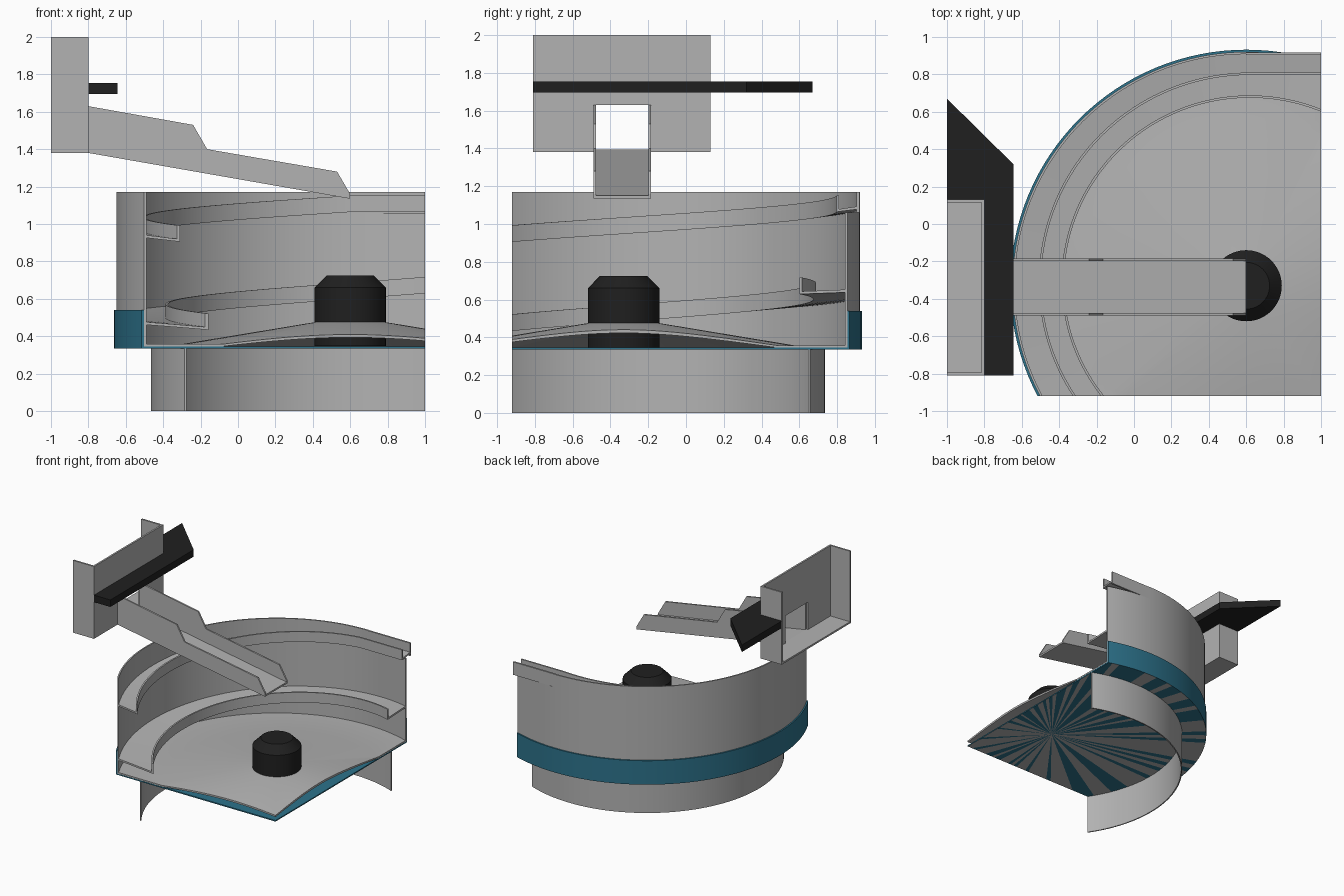
import bpy, bmesh, math, random
from mathutils import Vector

if "Cube" in bpy.data.objects:
    bpy.data.objects.remove(bpy.data.objects["Cube"])

random.seed(4)
CX, CY = 0.6, -0.33          # bowl axis
X_CUT, Y_CUT = 1.0, -0.92    # the bowl is cut away beyond these planes


def material(name, col):
    m = bpy.data.materials.new(name)
    m.diffuse_color = (*col, 1)
    m.use_nodes = True
    m.node_tree.nodes["Principled BSDF"].inputs["Base Color"].default_value = m.diffuse_color
    return m


GREY = material("steel grey", (0.45, 0.45, 0.45))
BLUE = material("teal blue", (0.026, 0.17, 0.26))
BLACK = material("black", (0.014, 0.014, 0.014))


def finish(name, bm, mat, smooth=True):
    bmesh.ops.recalc_face_normals(bm, faces=bm.faces)
    me = bpy.data.meshes.new(name)
    bm.to_mesh(me)
    bm.free()
    me.materials.append(mat)
    if smooth:
        me.polygons.foreach_set("use_smooth", [True] * len(me.polygons))
        me.set_sharp_from_angle(angle=math.radians(30))
    ob = bpy.data.objects.new(name, me)
    bpy.context.collection.objects.link(ob)
    return ob


def clip(bm):
    for co, no in (((X_CUT, 0, 0), (1, 0, 0)), ((0, Y_CUT, 0), (0, -1, 0))):
        geom = bm.verts[:] + bm.edges[:] + bm.faces[:]
        cut = bmesh.ops.bisect_plane(bm, geom=geom, dist=1e-6, plane_co=co,
                                     plane_no=no, clear_outer=True)["geom_cut"]
        edges = [e for e in cut if isinstance(e, bmesh.types.BMEdge)]
        if edges:
            bmesh.ops.triangle_fill(bm, edges=edges, use_beauty=True)


def polar(r, a, z):
    return Vector((CX + r * math.cos(a), CY + r * math.sin(a), z))


def loft(name, sections, mat, loop=False, cut=True):
    """Skin closed cross-sections into a solid, then cut it open."""
    bm = bmesh.new()
    rings = [[bm.verts.new(p) for p in s] for s in sections]
    n = len(rings[0])
    for i in range(len(rings) if loop else len(rings) - 1):
        a, b = rings[i], rings[(i + 1) % len(rings)]
        for j in range(n):
            bm.faces.new((a[j], a[(j + 1) % n], b[(j + 1) % n], b[j]))
    if not loop:
        bm.faces.new(rings[0])
        bm.faces.new(rings[-1])
    bmesh.ops.remove_doubles(bm, verts=bm.verts, dist=1e-5)
    bmesh.ops.dissolve_degenerate(bm, edges=bm.edges, dist=1e-6)
    if cut:
        clip(bm)
    return finish(name, bm, mat)


def revolve(name, profile, mat, a0=0, a1=360, steps=128, cut=True):
    loop = a1 - a0 == 360
    count = steps if loop else steps + 1
    secs = [[polar(r, math.radians(a0 + (a1 - a0) * i / steps), z) for r, z in profile]
            for i in range(count)]
    return loft(name, secs, mat, loop, cut)


def tube(r, t, z0, z1):
    return [(r - t, z0), (r, z0), (r, z1), (r - t, z1)]


def prism(name, lo, hi, mat):
    """Join two matching outlines into a solid."""
    bm = bmesh.new()
    a, b = ([bm.verts.new(p) for p in s] for s in (lo, hi))
    bm.faces.new(a)
    bm.faces.new(b)
    for i in range(len(a)):
        j = (i + 1) % len(a)
        bm.faces.new((a[i], a[j], b[j], b[i]))
    return finish(name, bm, mat, False)


def plate_xz(name, pts, y0, y1, mat=GREY):
    return prism(name, [(x, y0, z) for x, z in pts], [(x, y1, z) for x, z in pts], mat)


def box(name, x, y, z, mat=GREY):
    return plate_xz(name, [(x[0], z[0]), (x[1], z[0]), (x[1], z[1]), (x[0], z[1])], *y, mat)


# base skirt and bowl wall (lower where the track leaves the bowl)
revolve("base_skirt", tube(1.065, 0.01, 0, 0.335), GREY, 40, 240)
revolve("bowl_wall", tube(1.25, 0.012, 0.345, 1.17), GREY, 90, 240)
revolve("bowl_wall_under_exit", tube(1.25, 0.012, 0.345, 1.06), GREY, 50, 90, 40)

# blue pan under the bowl, underside showing grey streaks
pan = revolve("blue_pan", [(0, 0.335), (1.262, 0.335), (1.262, 0.54),
                           (1.25, 0.54), (1.25, 0.345), (0, 0.345)], BLUE)
pan.data.materials.append(GREY)
for p in pan.data.polygons:
    if p.normal.z < -0.9 and random.random() < 0.5:
        p.material_index = 1

# conical floor and centre knob
revolve("bowl_floor", [(0, 0.478), (0.19, 0.475), (0.9, 0.358), (1.245, 0.358),
                       (1.245, 0.346), (0.9, 0.346), (0.19, 0.455), (0, 0.458)], GREY)
revolve("centre_knob", [(0, 0.347), (0.19, 0.347), (0.19, 0.66), (0.125, 0.725), (0, 0.725)],
        BLACK, steps=64, cut=False)


# spiral track: sloped ledge with an inner lip, rising and widening
def track_section(deg, turn):
    f = (213 - deg) / 360 - turn
    r, z = 1.085 + 0.122 * f, 0.905 + 0.465 * f
    return [(r, z), (1.242, z + 0.015), (1.242, z + 0.03), (r + 0.013, z + 0.015),
            (r + 0.013, z + 0.088), (r, z + 0.088)]


def track(a0, a1, turn):
    return [[polar(r, math.radians(a), z) for r, z in track_section(a, turn)]
            for a in range(a0, a1, -2)]


loft("lower_track", track(230, 50, 1), GREY)
exit_end = [Vector((X_CUT, CY + r, z)) for r, z in track_section(90, 0)]
loft("upper_track", track(230, 88, 0) + [exit_end], GREY)
box("exit_wall", (CX, X_CUT), (0.903, 0.918), (1.06, 1.17))

# feed chute
Y0, Y1, T = -0.49, -0.185, 0.014
side = [(-0.8, 1.38), (0.6, 1.135), (0.6, 1.16), (0.53, 1.28), (-0.165, 1.4),
        (-0.24, 1.53), (-0.8, 1.63)]
plate_xz("chute_side_front", side, Y0, Y0 + T)
plate_xz("chute_side_back", side, Y1 - T, Y1)
plate_xz("chute_floor", [(-0.8, 1.38), (0.6, 1.135), (0.6, 1.15), (-0.8, 1.395)], Y0 + T, Y1 - T)

# hopper, open at the top and at the rear, with an opening into the chute
HY0, HY1, HX = -0.81, 0.13, (-1.0, -0.8)
front = (-0.815, -0.8)
box("hopper_floor", HX, (HY0, HY1), (1.38, 1.395))
box("hopper_end_front", HX, (HY0, HY0 + 0.015), (1.395, 2.0))
box("hopper_end_back", HX, (HY1 - 0.015, HY1), (1.395, 2.0))
box("hopper_face_left", front, (HY0 + 0.015, Y0), (1.395, 2.0))
box("hopper_face_right", front, (Y1, HY1 - 0.015), (1.395, 2.0))
box("hopper_face_top", front, (Y0, Y1), (1.63, 2.0))

# black mounting arm
arm = [(-0.8, -0.81), (-0.645, -0.81), (-0.645, 0.32), (-1.0, 0.67), (-1.0, 0.13), (-0.8, 0.13)]
prism("mounting_arm", [(x, y, 1.695) for x, y in arm], [(x, y, 1.755) for x, y in arm], BLACK)
